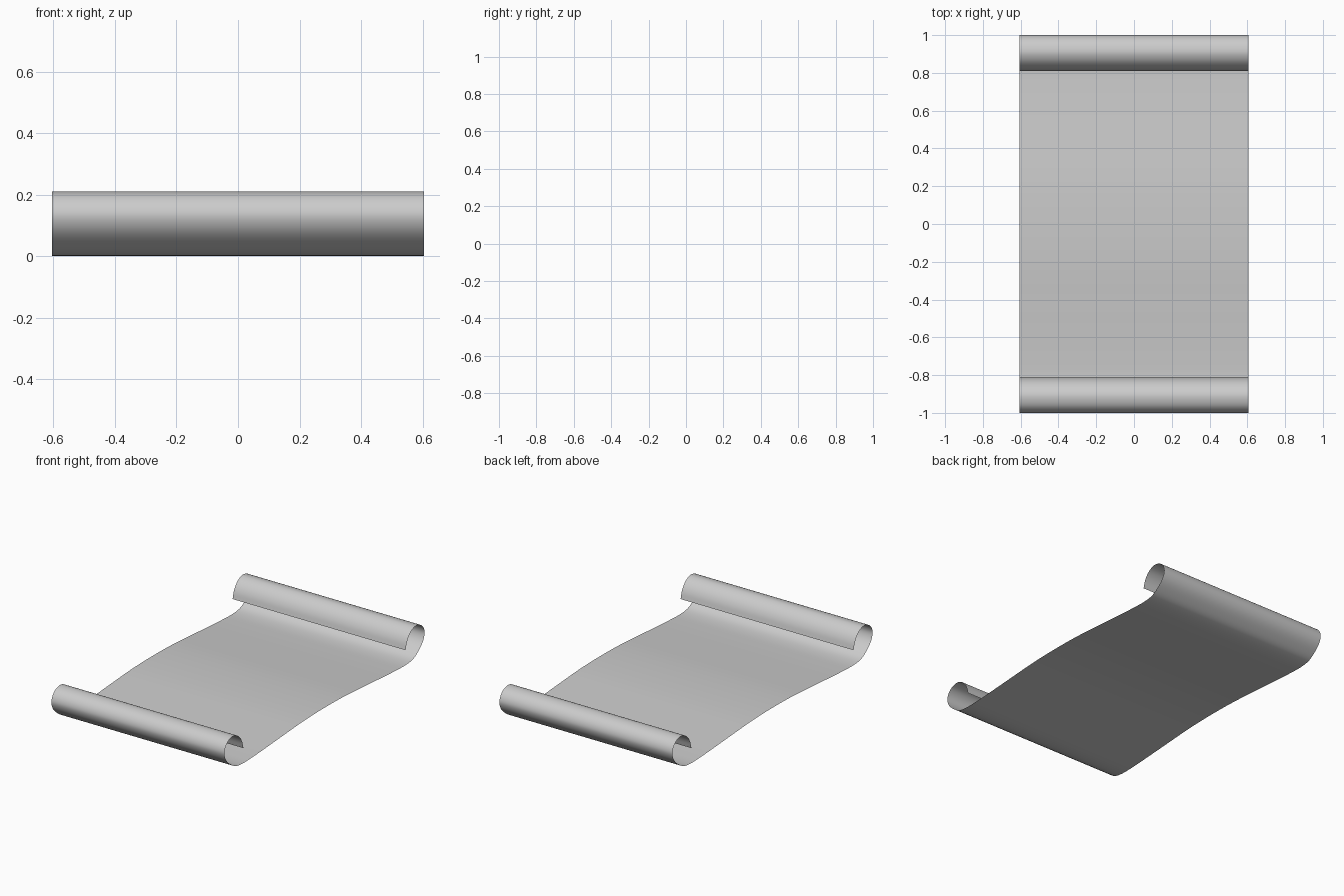
import bpy, bmesh
from mathutils import Vector

if "Cube" in bpy.data.objects:
    bpy.data.objects.remove(bpy.data.objects["Cube"])

HALF_WIDTH = 0.605
STEPS = 5

# Half of the side profile (y, z): sheet centre out to the curled end
half = [(0, .041), (.2, .037), (.4, .024), (.6, .010), (.72, .003), (.82, .001),
        (.89, .012), (.945, .046), (.984, .086), (1.0, .13), (.99, .168), (.96, .198),
        (.912, .21), (.872, .198), (.842, .172), (.822, .138), (.81, .095)]
profile = [Vector((-y, z)) for y, z in reversed(half[1:])] + [Vector(p) for p in half]


def smooth_path(pts, steps):
    """Catmull-Rom curve through the points."""
    ext = [2 * pts[0] - pts[1]] + pts + [2 * pts[-1] - pts[-2]]
    out = []
    for a, b, c, d in zip(ext, ext[1:], ext[2:], ext[3:]):
        # tangents scaled to uneven point spacing
        lab, lbc, lcd = (b - a).length, (c - b).length, (d - c).length
        m1 = (c - a) * (lbc / (lab + lbc))
        m2 = (d - b) * (lbc / (lbc + lcd))
        for i in range(steps):
            t = i / steps
            out.append(b * (2*t**3 - 3*t*t + 1) + m1 * (t**3 - 2*t*t + t)
                       + c * (3*t*t - 2*t**3) + m2 * (t**3 - t*t))
    return out + [pts[-1]]


# Scroll sheet: the profile swept across the width
bm = bmesh.new()
rows = [(bm.verts.new((-HALF_WIDTH, y, z)), bm.verts.new((HALF_WIDTH, y, z)))
        for y, z in smooth_path(profile, STEPS)]
for (a, b), (c, d) in zip(rows, rows[1:]):
    bm.faces.new((a, b, d, c)).smooth = True
mesh = bpy.data.meshes.new("scroll_sheet")
bm.to_mesh(mesh)
bm.free()
sheet = bpy.data.objects.new("scroll_sheet", mesh)
bpy.context.collection.objects.link(sheet)
